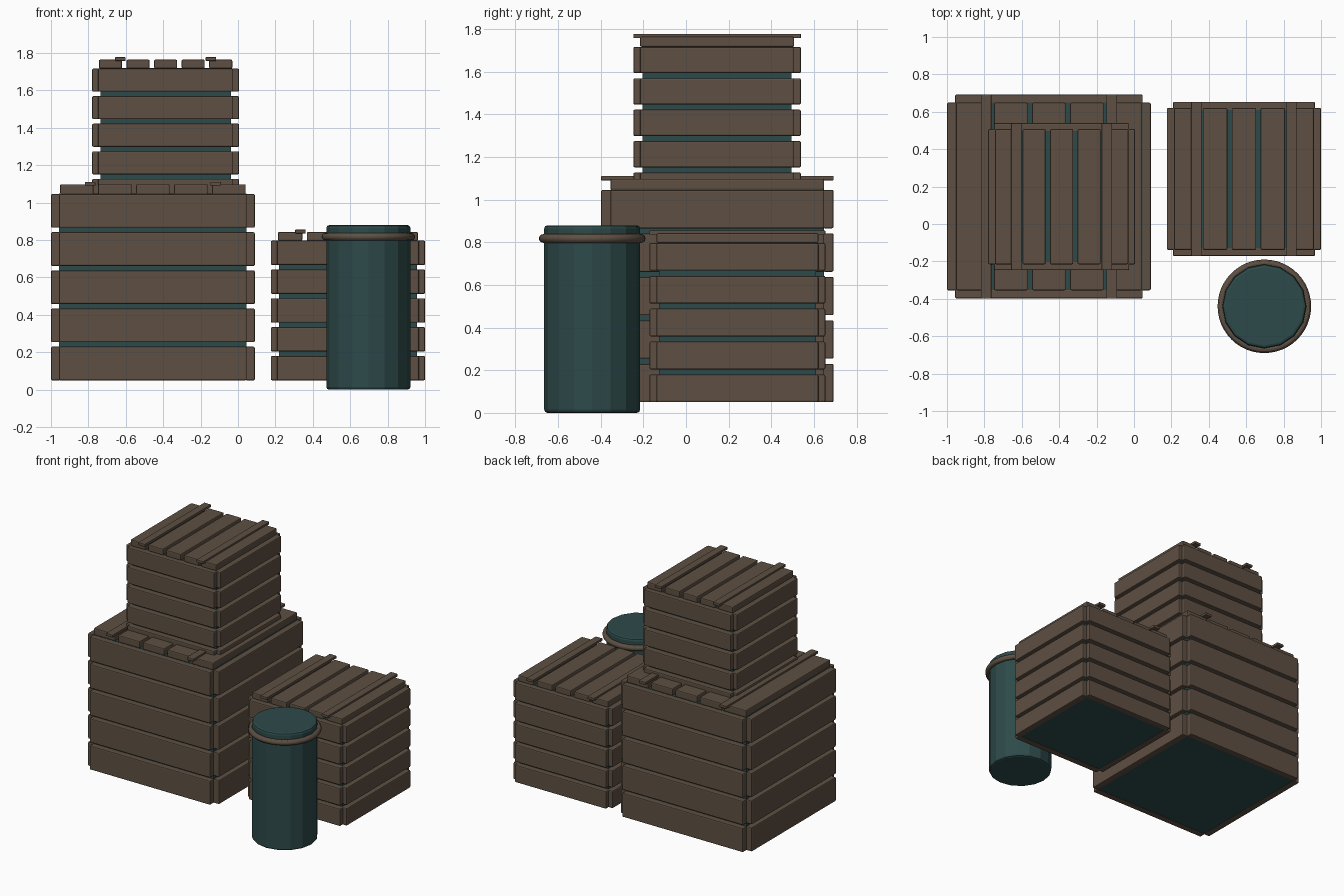
import bpy, bmesh, math
from mathutils import Matrix, Vector

if "Cube" in bpy.data.objects:
    bpy.data.objects.remove(bpy.data.objects["Cube"])

def material(name, rgb):
    m = bpy.data.materials.new(name)
    m.diffuse_color = (*rgb, 1)
    m.use_nodes = True
    m.node_tree.nodes["Principled BSDF"].inputs["Base Color"].default_value = m.diffuse_color
    return m

wood = material("brown wood", (0.112, 0.080, 0.056))
teal = material("dark teal", (0.027, 0.068, 0.068))

def add_box(bm, lo, hi):
    lo, hi = Vector(lo), Vector(hi)
    size = hi - lo
    mat = Matrix.Translation((lo + hi) / 2) @ Matrix.Diagonal((*size, 1))
    bmesh.ops.create_cube(bm, size=1, matrix=mat)

def finish(name, bm, mat, bevel=0.0):
    me = bpy.data.meshes.new(name)
    bm.to_mesh(me)
    bm.free()
    me.materials.append(mat)
    ob = bpy.data.objects.new(name, me)
    bpy.context.collection.objects.link(ob)
    if bevel:
        b = ob.modifiers.new("worn edges", 'BEVEL')
        b.width = bevel
        b.segments = 2
    return ob

def crate(name, cx, cy, s, z0, z1, top):
    """Slatted crate: s = outer width, z0..z1 = slats, top = top of the lid boards."""
    h, n, gap = s / 2, 5, 0.024
    inner = h - 0.040 * s            # slat half length
    core = h - 0.044                 # dark box behind the slats
    place = Matrix.Translation((cx, cy, 0))
    # inner box
    bm = bmesh.new()
    add_box(bm, (-core, -core, z0 + 0.004), (core, core, z1 + 0.002))
    bm.transform(place)
    finish(name + "_inner_box", bm, teal)
    # side slats, one set of four per level
    bm = bmesh.new()
    board = (z1 - z0 - (n - 1) * gap) / n
    for i in range(n):
        a = z0 + i * (board + gap)
        for sg in (-1, 1):
            y0, y1 = sorted((sg * h, sg * (h - 0.05)))
            add_box(bm, (-inner, y0, a), (inner, y1, a + board))
            add_box(bm, (y0, -inner, a), (y1, inner, a + board))
    bm.transform(place)
    finish(name + "_side_slats", bm, wood, 0.007)
    # lid boards
    bm = bmesh.new()
    half = inner - 0.005
    w = (2 * half - (n - 1) * gap) / n
    for i in range(n):
        x = -half + i * (w + gap)
        add_box(bm, (x, -inner, z1), (x + w, inner, top))
    bm.transform(place)
    finish(name + "_lid_boards", bm, wood, 0.007)
    # lid battens
    bm = bmesh.new()
    for sg in (-1, 1):
        x = sg * 0.308 * s
        add_box(bm, (x - 0.028, -h, top - 0.007), (x + 0.028, h, top + 0.013))
    bm.transform(place)
    finish(name + "_lid_battens", bm, wood, 0.003)

crate("large_crate", -0.455, 0.147, 1.09, 0.05, 1.046, 1.098)
crate("small_crate", -0.387, 0.146, 0.786, 1.004, 1.717, 1.765)
crate("medium_crate", 0.588, 0.241, 0.825, 0.05, 0.797, 0.843)

# barrel: faceted body with chamfered rims
BX, BY = 0.697, -0.44
bm = bmesh.new()
bmesh.ops.create_cone(bm, cap_ends=True, segments=16, radius1=0.225, radius2=0.225,
                      depth=0.88, matrix=Matrix.Translation((BX, BY, 0.44)))
rims = [e for e in bm.edges if abs(e.verts[0].co.z - e.verts[1].co.z) < 0.01]
bmesh.ops.bevel(bm, geom=rims, offset=0.015, segments=2, profile=0.5, affect='EDGES')
finish("barrel_body", bm, teal)

# barrel hoop
bpy.ops.mesh.primitive_torus_add(location=(BX, BY, 0.818), major_radius=0.23,
                                 minor_radius=0.02, major_segments=48, minor_segments=12)
hoop = bpy.context.object
hoop.name = "barrel_hoop"
hoop.data.materials.append(wood)
bpy.ops.object.shade_smooth_by_angle()
